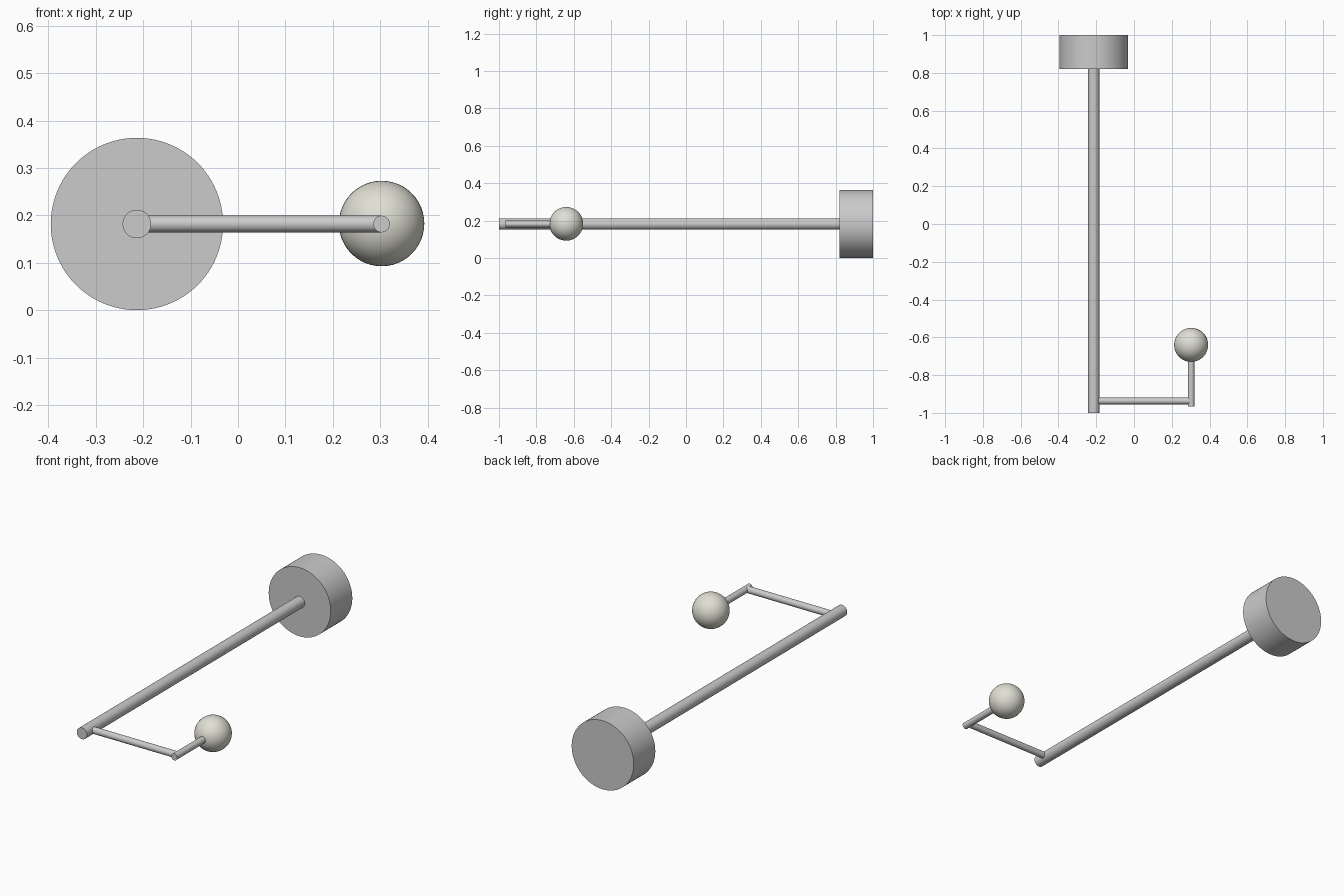
import bpy, math
from mathutils import Vector

if "Cube" in bpy.data.objects:
    bpy.data.objects.remove(bpy.data.objects["Cube"])

Z = 0.182          # height of the lamp axis
POLE_X, BULB_X = -0.213, 0.3025
ARM_Y = -0.937


def rod(name, start, end, radius, sides=64):
    a, b = Vector(start), Vector(end)
    bpy.ops.mesh.primitive_cylinder_add(vertices=sides, radius=radius,
                                        depth=(b - a).length, location=(a + b) / 2)
    ob = bpy.context.object
    ob.name = name
    ob.rotation_euler = (b - a).to_track_quat('Z', 'Y').to_euler()
    bpy.ops.object.shade_smooth_by_angle(angle=math.radians(30))
    return ob


# Heavy round base and long pole (lamp lying along y)
rod("base", (POLE_X, 0.82, Z), (POLE_X, 1.0, Z), 0.1815, 96)
rod("pole", (POLE_X, -1.0, Z), (POLE_X, 0.83, Z), 0.03)

# Side arm and the short hanger holding the globe
rod("side_arm", (POLE_X, ARM_Y, Z), (BULB_X, ARM_Y, Z), 0.0175)
rod("hanger", (BULB_X, -0.965, Z), (BULB_X, -0.72, Z), 0.0175)

# Globe shade
bpy.ops.mesh.primitive_uv_sphere_add(segments=48, ring_count=24, radius=0.09,
                                     location=(BULB_X, -0.64, Z + 0.001),
                                     rotation=(math.pi / 2, 0, 0))
globe = bpy.context.object
globe.name = "globe_shade"
bpy.ops.object.shade_smooth_by_angle(angle=math.radians(30))
warm = bpy.data.materials.new("warm_glass")
warm.diffuse_color = (0.75, 0.74, 0.66, 1)
warm.use_nodes = True
warm.node_tree.nodes["Principled BSDF"].inputs["Base Color"].default_value = warm.diffuse_color
globe.data.materials.append(warm)
